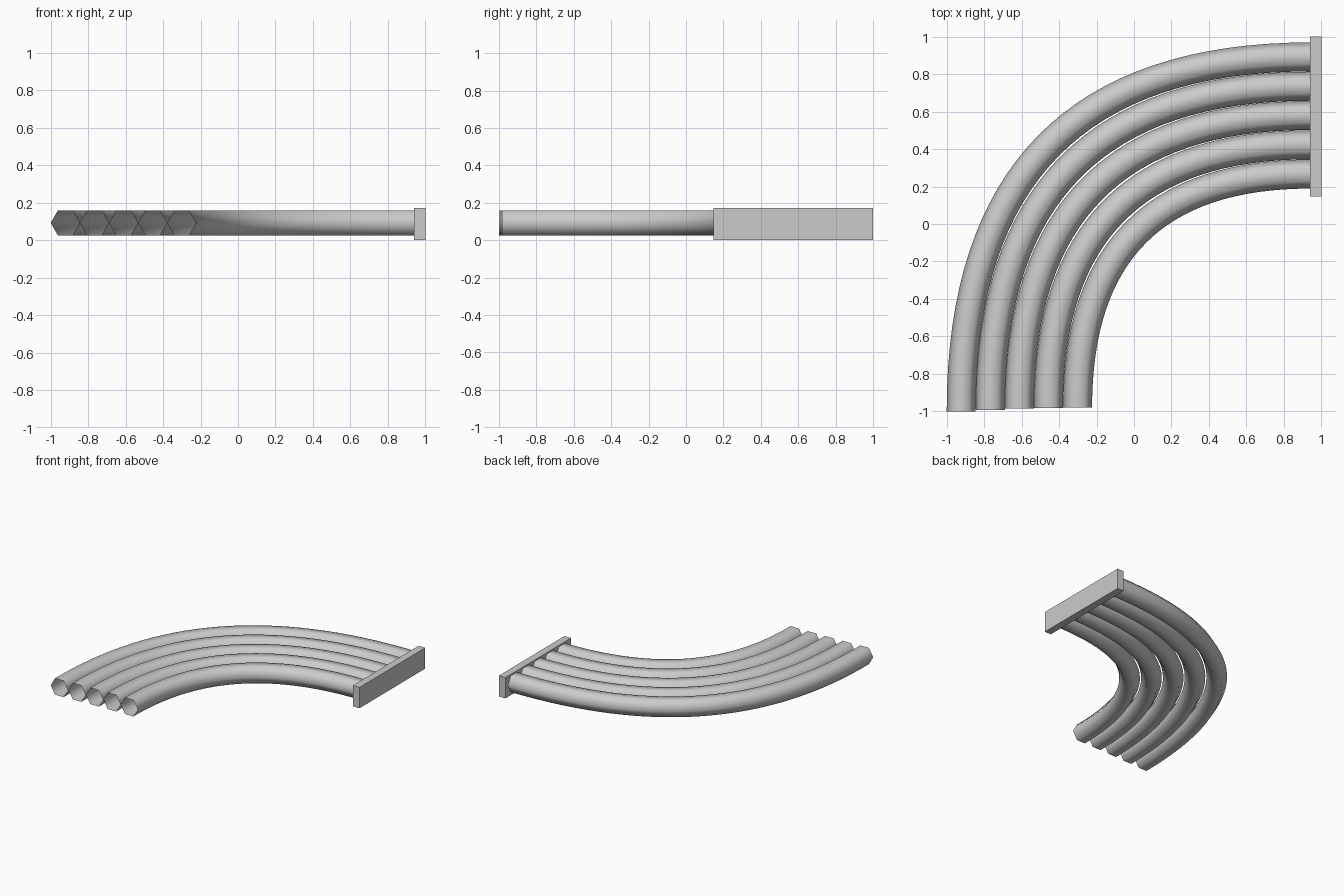
import bpy, bmesh, math
from mathutils import Vector

if "Cube" in bpy.data.objects:
    bpy.data.objects.remove(bpy.data.objects["Cube"])

SIDES, STEPS, RADIUS, TUBE_Z = 6, 32, 0.0775, 0.0925


def make_object(name, bm, smooth):
    bmesh.ops.recalc_face_normals(bm, faces=bm.faces)
    for f in bm.faces:
        f.smooth = smooth
    mesh = bpy.data.meshes.new(name)
    bm.to_mesh(mesh)
    bm.free()
    obj = bpy.data.objects.new(name, mesh)
    bpy.context.collection.objects.link(obj)
    return obj


def bent_tube(name, x0, y0, x1, y1):
    """Open hexagonal tube swept along a quarter-turn quadratic curve."""
    bm = bmesh.new()
    start, corner, end = Vector((x0, y0, TUBE_Z)), Vector((x0, y1, TUBE_Z)), Vector((x1, y1, TUBE_Z))
    rings = []
    for i in range(STEPS + 1):
        t = i / STEPS
        p = start * (1 - t) ** 2 + corner * 2 * t * (1 - t) + end * t * t
        d = ((corner - start) * (1 - t) + (end - corner) * t).normalized()
        side = Vector((d.y, -d.x, 0))
        ring = []
        for k in range(SIDES):
            a = math.tau * k / SIDES
            ring.append(bm.verts.new(p + RADIUS * (side * math.cos(a) + Vector((0, 0, math.sin(a))))))
        rings.append(ring)
    for r0, r1 in zip(rings, rings[1:]):
        for k in range(SIDES):
            n = (k + 1) % SIDES
            bm.faces.new((r0[k], r0[n], r1[n], r1[k]))
    return make_object(name, bm, True)


# Five nested tubes, outermost first
for i, y_start in enumerate((-1.0, -0.992, -0.986, -0.982, -0.98)):
    bent_tube(f"tube_{i + 1}", -0.9225 + 0.1553 * i, y_start, 0.945, 0.892 - 0.1563 * i)

# End plate that joins the tubes
bm = bmesh.new()
bmesh.ops.create_cube(bm, size=1.0)
bmesh.ops.scale(bm, vec=(0.06, 0.853, 0.171), verts=bm.verts)
bmesh.ops.translate(bm, vec=(0.97, 0.5735, 0.0855), verts=bm.verts)
make_object("end_plate", bm, False)
